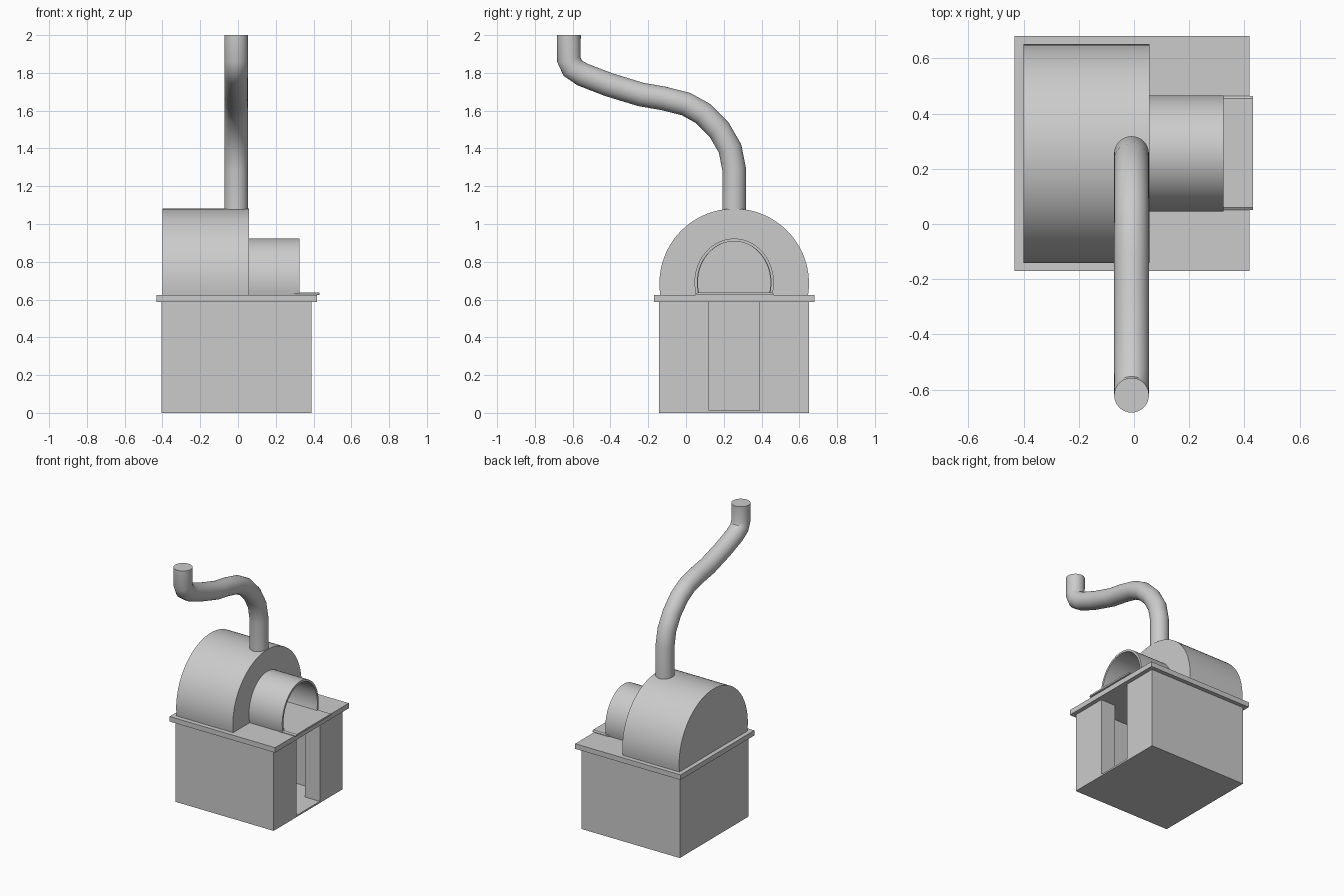
import bpy, bmesh
from math import sin, cos, pi, asin
from mathutils import Vector

if "Cube" in bpy.data.objects:
    bpy.data.objects.remove(bpy.data.objects["Cube"])

CY = 0.255    # shared centre line of oven, door and chimney
DECK = 0.625  # top of the slab


def finish(name, bm):
    bmesh.ops.recalc_face_normals(bm, faces=bm.faces[:])
    me = bpy.data.meshes.new(name)
    bm.to_mesh(me)
    bm.free()
    ob = bpy.data.objects.new(name, me)
    bpy.context.collection.objects.link(ob)
    return ob


def prism(name, loop, x0, x1):
    """Extrude a (y, z) outline along x."""
    bm = bmesh.new()
    f = bm.faces.new([bm.verts.new((x0, y, z)) for y, z in loop])
    ext = bmesh.ops.extrude_face_region(bm, geom=[f])
    verts = [v for v in ext["geom"] if isinstance(v, bmesh.types.BMVert)]
    bmesh.ops.translate(bm, verts=verts, vec=(x1 - x0, 0, 0))
    return finish(name, bm)


def box(name, x0, x1, y0, y1, z0, z1):
    return prism(name, [(y0, z0), (y1, z0), (y1, z1), (y0, z1)], x0, x1)


def arch(ry, rz, zc, floor, n=48):
    """Arc outline cut off at floor height."""
    a0 = asin((floor - zc) / rz)
    return [(CY + ry * cos(a), zc + rz * sin(a))
            for a in (a0 + (pi - 2 * a0) * i / n for i in range(n + 1))]


def smooth(ob):
    bpy.ops.object.select_all(action='DESELECT')
    ob.select_set(True)
    bpy.context.view_layer.objects.active = ob
    bpy.ops.object.shade_smooth_by_angle(angle=0.6)


def cut(ob, *cutters):
    for c in cutters:
        m = ob.modifiers.new("cut", 'BOOLEAN')
        m.operation, m.solver, m.object = 'DIFFERENCE', 'EXACT', c
        bpy.context.view_layer.objects.active = ob
        bpy.ops.object.modifier_apply(modifier=m.name)
        bpy.data.objects.remove(c)


# Hollow base with a doorway on the right side
base = box("base", -0.405, 0.388, -0.143, 0.65, 0, 0.59)
cut(base,
    box("room_cutter", -0.285, 0.268, -0.023, 0.53, 0.012, 0.7),
    box("doorway_cutter", 0.2, 0.5, 0.122, 0.388, 0.012, 0.7))

# Overhanging slab
box("slab", -0.432, 0.418, -0.17, 0.68, 0.588, DECK)

# Oven vault, hollow and open towards the mouth
vault = prism("oven_vault", arch(0.396, 0.396, 0.685, DECK), -0.4, 0.057)
cut(vault,
    prism("chamber_cutter", arch(0.37, 0.37, 0.685, 0.6), -0.375, 0.03),
    prism("mouth_cutter", arch(0.192, 0.218, 0.69, 0.6), 0.0, 0.1))
smooth(vault)

# Mouth tunnel
tunnel = prism("oven_mouth",
               arch(0.21, 0.233, 0.69, DECK) + arch(0.195, 0.218, 0.69, DECK)[::-1],
               0.055, 0.325)
smooth(tunnel)

# Hearth plate running out of the mouth
prism("hearth_plate", [(0.05, DECK), (0.464, DECK), (0.464, 0.63), (0.455, 0.637),
                       (0.06, 0.637), (0.05, 0.63)], 0.3, 0.431)
box("oven_floor", -0.38, 0.31, 0.065, 0.445, DECK, 0.637)

# Chimney pipe swept along a bent path
path = [Vector((-0.009, y, z)) for y, z in [
    (0.255, 1.06), (0.255, 1.29), (0.233, 1.40), (0.175, 1.50), (0.09, 1.585),
    (0, 1.635), (-0.12, 1.665), (-0.24, 1.686), (-0.41, 1.738), (-0.545, 1.79),
    (-0.60, 1.825), (-0.62, 1.87), (-0.62, 2.0)]]
N, R = 32, 0.063
bm = bmesh.new()
rings = []
for i, p in enumerate(path):
    d0 = (p - path[max(i - 1, 0)]).normalized()
    d1 = (path[min(i + 1, len(path) - 1)] - p).normalized()
    t = (d0 + d1).normalized()
    side = Vector((1, 0, 0))
    up = t.cross(side)
    rings.append([bm.verts.new(p + R * (cos(2 * pi * k / N) * side + sin(2 * pi * k / N) * up))
                  for k in range(N)])
for a, b in zip(rings, rings[1:]):
    for k in range(N):
        bm.faces.new((a[k], a[(k + 1) % N], b[(k + 1) % N], b[k]))
bm.faces.new(rings[0])
bm.faces.new(rings[-1])
smooth(finish("chimney", bm))
